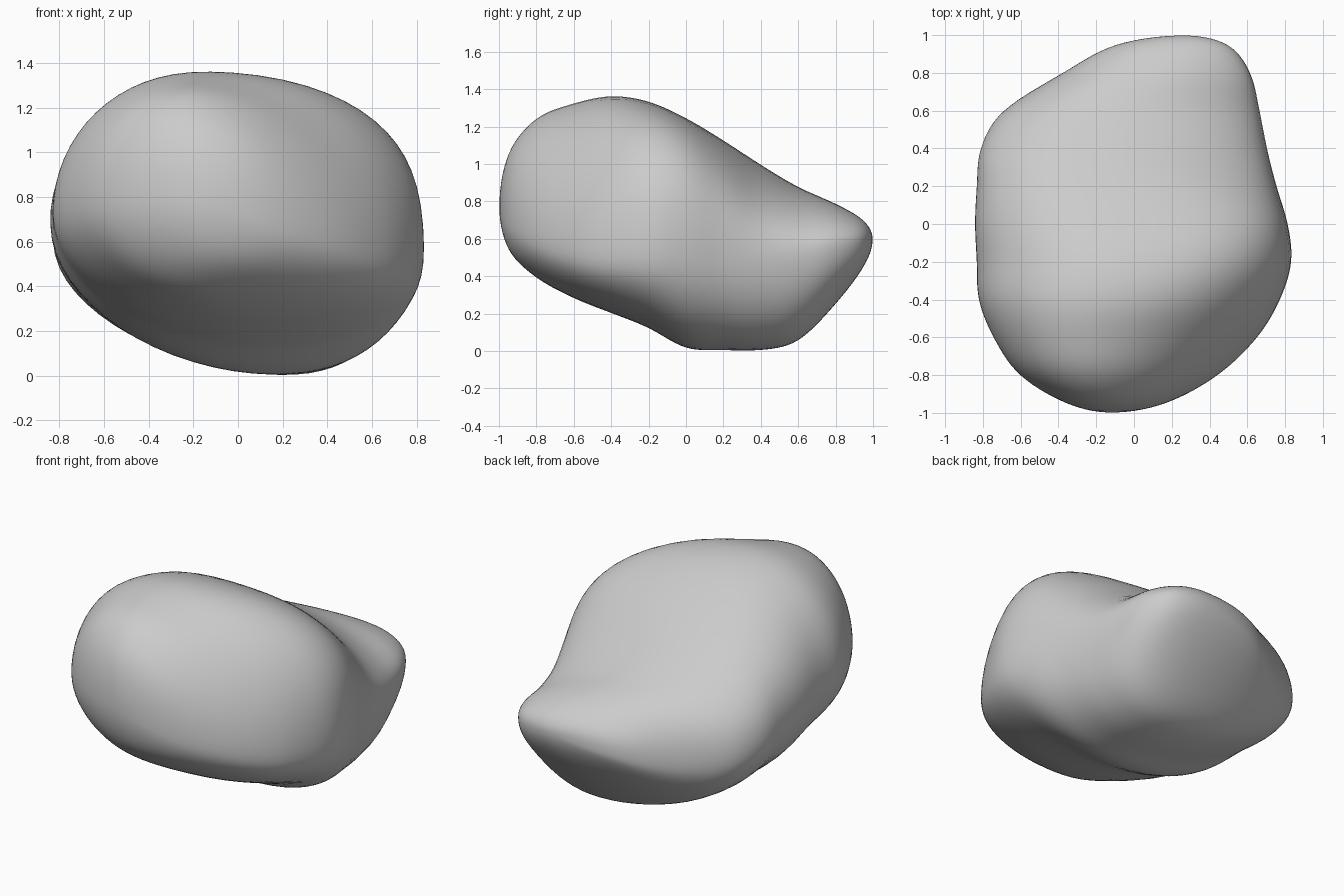
import bpy
import bmesh
import math

cube = bpy.data.objects.get("Cube")
if cube:
    bpy.data.objects.remove(cube, do_unlink=True)

SEGMENTS = 64   # vertices around each ring
STEPS = 7       # rings between neighbouring stations

# Stations from front to back:
# y, then (x, z) of the leftmost, rightmost, lowest and highest point,
# then the roundness of the upper right shoulder (low is boxy)
STATIONS = [
    (-1, -.12, .77, -.12, .77, -.12, .77, -.12, .77, 1),
    (-.95, -.36, .79, .17, .68, -.08, .54, -.16, 1.06, 1.05),
    (-.8, -.61, .77, .45, .59, -.1, .39, -.2, 1.25, 1.12),
    (-.6, -.75, .74, .66, .53, 0, .28, -.2, 1.33, 1.02),
    (-.4, -.83, .72, .78, .52, .05, .2, -.15, 1.37, .89),
    (-.2, -.84, .7, .84, .54, .1, .12, -.1, 1.34, .78),
    (0, -.85, .68, .82, .56, .12, .01, -.1, 1.25, .7),
    (.2, -.84, .62, .76, .54, .18, 0, -.15, 1.13, .78),
    (.4, -.82, .55, .71, .53, .2, 0, -.15, 1, 1.02),
    (.6, -.7, .49, .67, .54, .2, .05, -.1, .88, 1.08),
    (.8, -.38, .47, .62, .57, .18, .25, .1, .79, 1.04),
    (.95, -.1, .54, .5, .59, .22, .45, .25, .7, 1),
    (1, .27, .6, .27, .6, .27, .6, .27, .6, 1),
]


def mirrored(pole, ring):
    """Ghost station beyond a pole, so that the end closes as a round cap."""
    return (ring[0],) + tuple(2 * p - r for p, r in zip(pole[1:], ring[1:]))


def spline(a, b, c, d, t):
    """Smooth curve through b and c, with a and d as neighbours."""
    return b + t / 2 * (c - a + t * (2 * a - 5 * b + 4 * c - d
                                     + t * (3 * (b - c) + d - a)))


def blend(y, front, back):
    """Ease a value from the front mass to the tail."""
    t = min(max((y + .2) / .6, 0), 1)
    return front + (back - front) * t * t * (3 - 2 * t)


def ring_points(row):
    """Closed outline of four rounded quarters between the extreme points."""
    y, xl, zl, xr, zr, xb, zb, xt, zt, shoulder = row
    points = []
    for i in range(SEGMENTS):
        angle = math.tau * i / SEGMENTS
        c, s = math.cos(angle), math.sin(angle)
        right, up = c >= 0, s >= 0
        side_x, side_z = (xr, zr) if right else (xl, zl)
        pole_x, pole_z = (xt, zt) if up else (xb, zb)
        if up:
            power = shoulder if right else blend(y, .95, .83)
        else:
            power = blend(y, .88, .87) if right else blend(y, 1.06, 1.14)
        x = pole_x + (side_x - pole_x) * abs(c) ** power
        z = side_z + (pole_z - side_z) * abs(s) ** power
        points.append((x, y, max(z, 0)))
    return points


# Refine the stations into many rings
padded = [mirrored(STATIONS[0], STATIONS[1]), *STATIONS,
          mirrored(STATIONS[-1], STATIONS[-2])]
rows = []
for k in range(len(STATIONS) - 1):
    for step in range(STEPS):
        rows.append([spline(*values, step / STEPS)
                     for values in zip(*padded[k:k + 4])])
rows.append(STATIONS[-1])

# Boulder surface
bm = bmesh.new()
rings = [[bm.verts.new(p) for p in ring_points(row)] for row in rows]
for first, second in zip(rings, rings[1:]):
    for i in range(SEGMENTS):
        j = (i + 1) % SEGMENTS
        bm.faces.new((first[i], first[j], second[j], second[i]))
bmesh.ops.remove_doubles(bm, verts=bm.verts, dist=.0005)
for _ in range(8):
    bmesh.ops.smooth_vert(bm, verts=bm.verts, factor=.5,
                          use_axis_x=True, use_axis_y=True, use_axis_z=True)
bmesh.ops.recalc_face_normals(bm, faces=bm.faces)
for face in bm.faces:
    face.smooth = True

mesh = bpy.data.meshes.new("boulder")
bm.to_mesh(mesh)
bm.free()
boulder = bpy.data.objects.new("boulder", mesh)
bpy.context.collection.objects.link(boulder)

# Stone colour
stone = bpy.data.materials.new("grey_stone")
stone.use_nodes = True
grey = (.6, .6, .6, 1)
stone.diffuse_color = grey
stone.node_tree.nodes["Principled BSDF"].inputs["Base Color"].default_value = grey
mesh.materials.append(stone)
